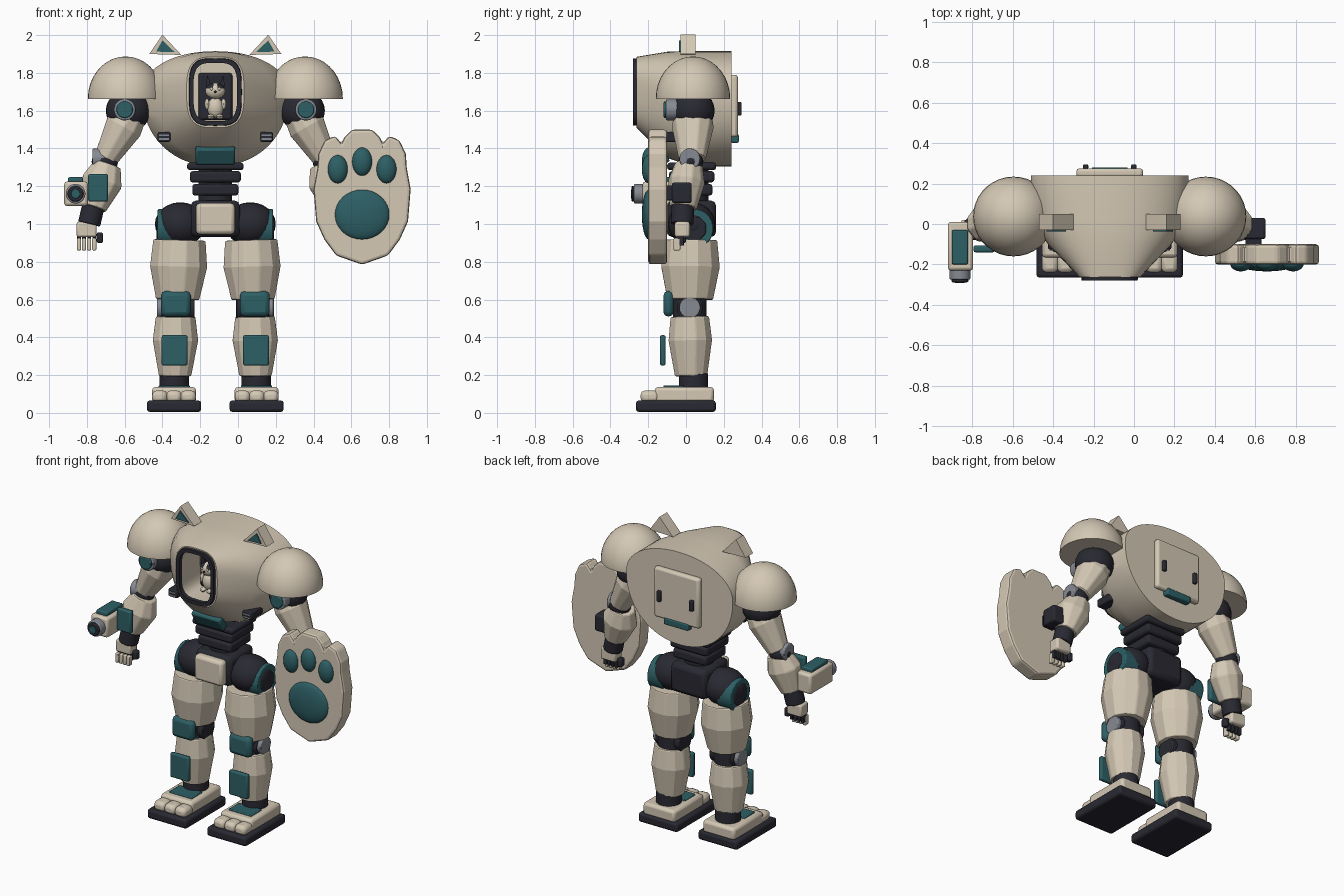
import bpy, bmesh, math
from mathutils import Vector, Matrix

if "Cube" in bpy.data.objects:
    bpy.data.objects.remove(bpy.data.objects["Cube"])

CX = -0.12  # symmetry plane of the robot


def material(name, rgb):
    m = bpy.data.materials.new(name)
    m.diffuse_color = (*rgb, 1)
    m.use_nodes = True
    m.node_tree.nodes["Principled BSDF"].inputs["Base Color"].default_value = m.diffuse_color
    return m


CREAM = material("cream", (0.66, 0.58, 0.46))
TEAL = material("teal", (0.026, 0.115, 0.13))
DARK = material("charcoal", (0.022, 0.022, 0.032))
GREY = material("grey", (0.24, 0.26, 0.29))


def finish(name, bm, mats, angle=35, bevel=0.0, seg=2):
    bmesh.ops.recalc_face_normals(bm, faces=bm.faces)
    me = bpy.data.meshes.new(name)
    bm.to_mesh(me)
    bm.free()
    for m in mats if isinstance(mats, list) else [mats]:
        me.materials.append(m)
    if angle:
        me.shade_smooth()
        me.set_sharp_from_angle(angle=math.radians(angle))
    ob = bpy.data.objects.new(name, me)
    bpy.context.collection.objects.link(ob)
    if bevel:
        b = ob.modifiers.new("bevel", 'BEVEL')
        b.width, b.segments, b.limit_method = bevel, seg, 'ANGLE'
    return ob


def box(name, x, y, z, mat, bevel=0.012, tilt=0):
    """Box from x, y, z ranges, tilted about its own x axis."""
    c = Vector([(a + b) / 2 for a, b in (x, y, z)])
    s = [abs(b - a) for a, b in (x, y, z)]
    bm = bmesh.new()
    bmesh.ops.create_cube(bm, size=1, matrix=Matrix.Translation(c)
                          @ Matrix.Rotation(math.radians(tilt), 4, 'X') @ Matrix.Diagonal((*s, 1)))
    return finish(name, bm, mat, 35, bevel)


def ball(name, c, r, mat, seg=24, cut=None):
    bm = bmesh.new()
    bmesh.ops.create_uvsphere(bm, u_segments=seg, v_segments=seg // 2, radius=1,
                              matrix=Matrix.Translation(c) @ Matrix.Diagonal((*r, 1)))
    if cut is not None:
        geom = bm.verts[:] + bm.edges[:] + bm.faces[:]
        bmesh.ops.bisect_plane(bm, geom=geom, plane_co=(0, 0, cut), plane_no=(0, 0, -1), clear_outer=True)
        bmesh.ops.holes_fill(bm, edges=[e for e in bm.edges if e.is_boundary])
    return finish(name, bm, mat)


def loft(name, rings, mats, bands=None, angle=0, bevel=0.0):
    """Skin closed rings of equal length and cap both ends."""
    bm = bmesh.new()
    vs = [[bm.verts.new(p) for p in ring] for ring in rings]
    n = len(vs[0])
    for k in range(len(vs) - 1):
        for i in range(n):
            j = (i + 1) % n
            f = bm.faces.new((vs[k][i], vs[k][j], vs[k + 1][j], vs[k + 1][i]))
            f.material_index = bands[k] if bands else 0
    bm.faces.new(vs[0])
    bm.faces.new(vs[-1])
    return finish(name, bm, mats, angle, bevel)


def limb(name, a, b, prof, mat, sides=10, angle=0, bevel=0.008):
    """Tapered faceted tube from a to b; prof holds (t, rx, ry)."""
    a, b = Vector(a), Vector(b)
    w = (b - a).normalized()
    u = Vector((0, 1, 0)).cross(w) if abs(w.y) < 0.9 else Vector((1, 0, 0))
    u.normalize()
    v = w.cross(u)
    rings = []
    for t, rx, ry in prof:
        ts = [2 * math.pi * (i + 0.5) / sides for i in range(sides)]
        rings.append([a + (b - a) * t + u * rx * math.cos(q) + v * ry * math.sin(q) for q in ts])
    return loft(name, rings, mat, None, angle, bevel)


def rod(name, a, b, r, mat, bevel=0.006, sides=24):
    return limb(name, a, b, [(0, r, r), (1, r, r)], mat, sides, 35, bevel)


def egg(y, half, zmid, top, bot, n, count=56):
    """Rounded outline in a plane of constant y."""
    pts = []
    for i in range(count):
        t = 2 * math.pi * i / count
        c, s = math.cos(t), math.sin(t)
        h = top - zmid if s > 0 else zmid - bot
        pts.append((CX + half * math.copysign(abs(c) ** (2 / n), c), y,
                    zmid + h * math.copysign(abs(s) ** (2 / n), s)))
    return pts


# Torso with framed cockpit opening and hollow cockpit
loft("torso", [egg(0.24, .39, 1.69, 1.915, 1.305, 2.1), egg(0.03, .39, 1.69, 1.915, 1.305, 2.1),
               egg(-.1, .305, 1.69, 1.912, 1.35, 2.3), egg(-.262, .152, 1.70, 1.885, 1.51, 3.2),
               egg(-.262, .14, 1.70, 1.877, 1.52, 3.6), egg(-.28, .138, 1.70, 1.875, 1.522, 3.6),
               egg(-.28, .116, 1.70, 1.853, 1.544, 3.6), egg(-.25, .116, 1.70, 1.853, 1.544, 3.6),
               egg(-.06, .116, 1.70, 1.853, 1.544, 3.6)],
     [CREAM, DARK], [0, 0, 0, 0, 1, 1, 1, 0], 30)
box("chin_plate", (-.225, -.015), (-.155, -.105), (1.315, 1.415), TEAL, .012, 30)

# Pilot seat and small cat pilot
box("pilot_seat", (-.21, -.03), (-.1, -.055), (1.55, 1.80), DARK, .015)
ball("pilot_body", (CX, -.13, 1.615), (.043, .035, .055), CREAM)
head = ball("pilot_head", (CX, -.14, 1.705), (.053, .042, .043), CREAM)
head.data.materials.append(DARK)
for p in head.data.polygons:
    p.material_index = int(p.center.z > 1.712 and abs(p.center.x - CX) > .010)
ball("pilot_nose", (CX, -.183, 1.70), (.008, .006, .006), DARK, 12)
for s in (-1, 1):
    X = lambda o: CX + s * o
    limb("pilot_ear", (X(.036), -.135, 1.73), (X(.042), -.135, 1.785), [(0, .02, .014), (1, .002, .002)], DARK, 4, 0, 0)
    ball("pilot_eye", (X(.02), -.178, 1.715), (.008, .006, .008), CREAM, 12)
    ball("pilot_arm", (X(.044), -.14, 1.635), (.013, .016, .03), CREAM, 12)
    ball("pilot_foot", (X(.024), -.155, 1.568), (.019, .026, .014), CREAM, 12)

# Back hatch
box("back_hatch", (-.285, .045), (.23, .275), (1.46, 1.79), CREAM, .015)
box("hatch_strip", (-.21, -.03), (.235, .28), (1.43, 1.475), TEAL, .008)

# Waist and pelvis
for w, d, z0, z1 in ((.15, .13, 1.285, 1.325), (.135, .12, 1.22, 1.28), (.122, .11, 1.15, 1.212)):
    box("waist_plate", (CX - w, CX + w), (.03 - d, .03 + d), (z0, z1), DARK, .015)
rod("waist_core", (CX, .03, 1.05), (CX, .03, 1.32), .09, DARK)
box("pelvis", (CX - .13, CX + .13), (-.1, .16), (.93, 1.125), DARK, .03)
box("pelvis_plate", (CX - .103, CX + .103), (-.145, -.08), (.945, 1.11), CREAM, .02)

for s in (-1, 1):
    X = lambda o: CX + s * o
    XR = lambda a, b: (X(a), X(b))

    # Ears
    def tri(y, k):
        return [(X(o), y, z) for o, z in ((.263 - .083 * k, 1.93 - .035 * k), (.263 + .087 * k, 1.93 - .03 * k),
                                          (.28, 1.93 + .072 * k))]
    loft("ear", [tri(-.03, 1), tri(.05, 1)], CREAM)
    loft("ear_inner", [tri(-.037, .58), tri(-.028, .58)], TEAL)

    # Front vents and hatch handles
    box("vent", XR(.238, .305), (-.125, .0), (1.435, 1.487), DARK, .008)
    for z in (1.45, 1.47):
        box("vent_slat", XR(.245, .298), (-.13, -.12), (z - .004, z + .004), GREY, 0)
    box("hatch_handle", XR(.106, .132), (.27, .295), (1.575, 1.645), DARK, .006)

    # Shoulder and upper arm
    ball("shoulder_dome", (X(.475), .037, 1.665), (.2, .197, .222), CREAM, 36, 1.663)
    ball("shoulder_joint", (X(.46), .037, 1.60), (.12, .115, .11), DARK)
    rod("shoulder_ring", (X(.48), -.105, 1.605), (X(.48), 0, 1.605), .057, GREY)
    rod("shoulder_cap", (X(.48), -.118, 1.605), (X(.48), -.1, 1.605), .044, TEAL)
    limb("upper_arm", (X(.445), .037, 1.585), (X(.58), .033, 1.345),
         [(0, .09, .1), (.3, .104, .112), (1, .066, .073)], CREAM)

    # Elbow, forearm and hand
    ball("elbow", (X(.585), .025, 1.33), (.07, .065, .06), DARK)
    rod("elbow_cap", (X(.58), .02, 1.345), (X(.65), .02, 1.345), .055, GREY)
    limb("forearm", (X(.57), .015, 1.315), (X(.645), -.015, 1.085),
         [(0, .075, .075), (.4, .113, .098), (1, .07, .073)], CREAM)
    rod("wrist", (X(.64), -.015, 1.12), (X(.668), -.02, 1.0), .06, DARK)
    box("hand", XR(.628, .735), (-.06, .02), (.93, 1.012), CREAM, .012)
    for i in range(4):
        o = .641 + i * .027
        box("finger_base", XR(o - .01, o + .01), (-.045, -.01), (.885, .935), DARK, .004)
        box("finger_tip", XR(o - .011, o + .011), (-.066, -.03), (.86, .925), CREAM, .006)
    box("thumb", XR(.595, .628), (-.04, 0), (.90, .955), DARK, .008)

    # Hip and thigh
    ball("hip_joint", (X(.185), .03, 1.0), (.135, .125, .115), DARK)
    rod("hip_ring", (X(.2), .04, .975), (X(.305), .04, .975), .105, TEAL)
    rod("hip_cap", (X(.28), .04, .975), (X(.311), .04, .975), .07, DARK, .006, 8)
    limb("thigh", (X(.19), .025, .915), (X(.2), .022, .60),
         [(0, .143, .145), (.45, .156, .16), (1, .118, .125)], CREAM, 12)

    # Knee and shin
    rod("knee", (X(.11), .02, .555), (X(.285), .02, .555), .068, DARK)
    rod("knee_cap", (X(.275), .02, .557), (X(.31), .02, .557), .056, GREY)
    rod("knee_core", (X(.205), .02, .46), (X(.205), .02, .64), .09, DARK)
    box("knee_pad", XR(.13, .288), (-.12, -.065), (.51, .645), TEAL, .025)
    limb("shin", (X(.21), .02, .51), (X(.213), .027, .195),
         [(0, .108, .105), (.4, .124, .119), (1, .088, .088)], CREAM, 12)
    box("shin_plate", XR(.147, .284), (-.138, -.108), (.25, .412), TEAL, .01)

    # Foot
    rod("ankle", (X(.217), .04, .12), (X(.217), .04, .21), .078, DARK)
    box("sole", XR(.075, .362), (-.265, .158), (.005, .066), DARK, .015)
    box("foot", XR(.102, .335), (-.165, .148), (.055, .137), CREAM, .018)
    box("foot_strip", XR(.135, .3), (-.12, -.01), (.132, .146), TEAL, .005)
    for o in (.143, .219, .295):
        box("toe", XR(o - .04, o + .04), (-.24, -.14), (.055, .118), CREAM, .022)

# Arm cannon
box("cannon_body", (-.92, -.795), (-.23, .01), (1.095, 1.225), CREAM, .015)
box("cannon_top", (-.90, -.82), (-.2, -.03), (1.215, 1.248), TEAL, .008)
rod("cannon_barrel", (-.86, -.275, 1.16), (-.86, -.2, 1.16), .052, GREY)
rod("cannon_rim", (-.86, -.288, 1.16), (-.86, -.26, 1.16), .042, DARK)
rod("cannon_core", (-.86, -.292, 1.16), (-.86, -.28, 1.16), .024, TEAL, .002)
box("forearm_plate", (-.793, -.688), (-.14, -.105), (1.118, 1.265), TEAL, .01)

# Paw shield: mirrored half outline, bevelled
SX = .657
half = [(.053, 1.50), (.093, 1.46), (.11, 1.427), (.143, 1.467), (.198, 1.443), (.232, 1.37), (.236, 1.30),
        (.257, 1.183), (.243, 1.013), (.2, .918), (.137, .833)]
outline = half + [(0, .785)] + [(-x, z) for x, z in reversed(half)]
loft("paw_shield", [[(SX + x, y, z) for x, z in outline] for y in (-.2, -.1)], CREAM, None, 0, .015)
for x, z, rx, rz in ((-.129, 1.29, .053, .075), (0, 1.33, .053, .075), (.129, 1.29, .053, .075),
                     (0, 1.05, .145, .132)):
    ball("paw_pad", (SX + x, -.197, z), (rx, .037, rz), TEAL, 32)
box("shield_bracket", (.53, .65), (-.075, .03), (1.11, 1.22), DARK, .012)
box("shield_post", (.55, .63), (-.11, -.06), (1.125, 1.205), DARK, .008)
